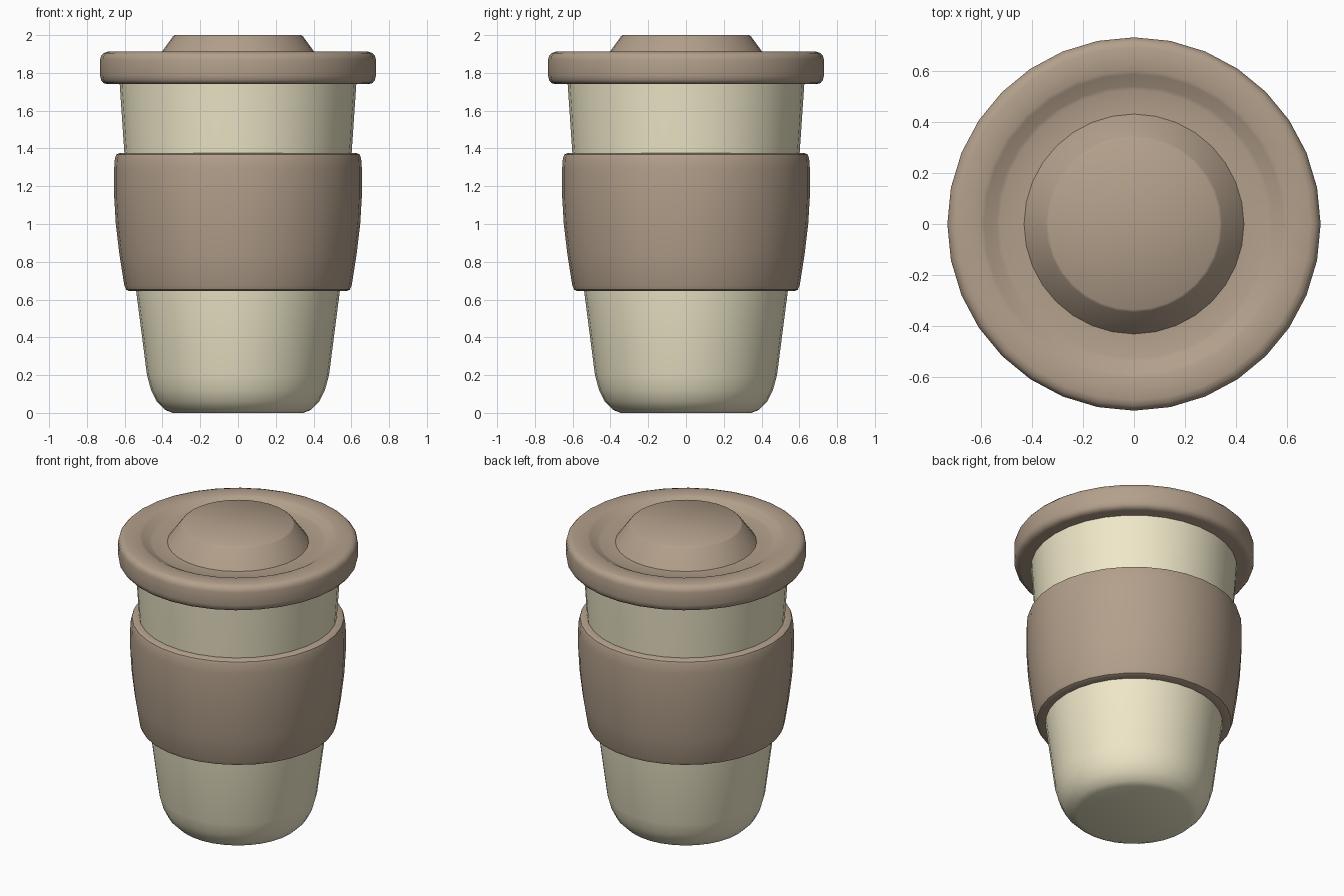
import bpy, bmesh
from math import cos, sin, tau, radians

if "Cube" in bpy.data.objects:
    bpy.data.objects.remove(bpy.data.objects["Cube"])

SIDES = 32


def material(name, rgb):
    m = bpy.data.materials.new(name)
    m.diffuse_color = (*rgb, 1)
    return m


def lathe(name, profile, mat, closed=False):
    """Revolve (radius, z) points around the z axis."""
    bm = bmesh.new()
    rings = []
    for r, z in profile:
        if r == 0:
            rings.append([bm.verts.new((0, 0, z))] * SIDES)
        else:
            rings.append([bm.verts.new((r * cos(tau * i / SIDES), r * sin(tau * i / SIDES), z))
                          for i in range(SIDES)])
    pairs = list(zip(rings, rings[1:]))
    if closed:
        pairs.append((rings[-1], rings[0]))
    for a, b in pairs:
        for i in range(SIDES):
            j = (i + 1) % SIDES
            bm.faces.new(dict.fromkeys((a[i], a[j], b[j], b[i])))
    bmesh.ops.recalc_face_normals(bm, faces=bm.faces[:])
    me = bpy.data.meshes.new(name)
    bm.to_mesh(me)
    bm.free()
    ob = bpy.data.objects.new(name, me)
    bpy.context.collection.objects.link(ob)
    me.materials.append(mat)
    bpy.ops.object.select_all(action='DESELECT')
    ob.select_set(True)
    bpy.context.view_layer.objects.active = ob
    bpy.ops.object.shade_smooth_by_angle(angle=radians(40))
    return ob


cream = material("cream", (0.86, 0.80, 0.58))
brown = material("brown", (0.22, 0.135, 0.08))
brown.diffuse_color = (0.45, 0.35, 0.26, 1)

# tapered cup with rounded foot
lathe("cup", [(0, 0), (0.345, 0), (0.385, 0.015), (0.43, 0.06), (0.46, 0.12), (0.482, 0.2),
              (0.54, 0.65), (0.602, 1.38), (0.627, 1.75), (0.632, 1.82), (0, 1.82)], cream)

# bulging grip sleeve
lathe("sleeve", [(0.53, 0.645), (0.575, 0.645), (0.592, 0.652), (0.602, 0.675), (0.628, 0.84),
                 (0.647, 1.0), (0.656, 1.15), (0.656, 1.29), (0.652, 1.345), (0.645, 1.367),
                 (0.63, 1.375), (0.59, 1.375)], brown, closed=True)

# lid with rounded rim, recessed ring and raised centre
lathe("lid", [(0, 1.74), (0.69, 1.74), (0.712, 1.746), (0.725, 1.762), (0.73, 1.785),
              (0.73, 1.87), (0.725, 1.89), (0.712, 1.905), (0.69, 1.912), (0.60, 1.912),
              (0.585, 1.905), (0.54, 1.88), (0.525, 1.875), (0.43, 1.875), (0.345, 1.992),
              (0.335, 2.0), (0, 2.0)], brown)

for m in bpy.data.materials:
    if m.users and not m.is_grease_pencil:
        m.use_nodes = True
        m.node_tree.nodes["Principled BSDF"].inputs["Base Color"].default_value = m.diffuse_color
